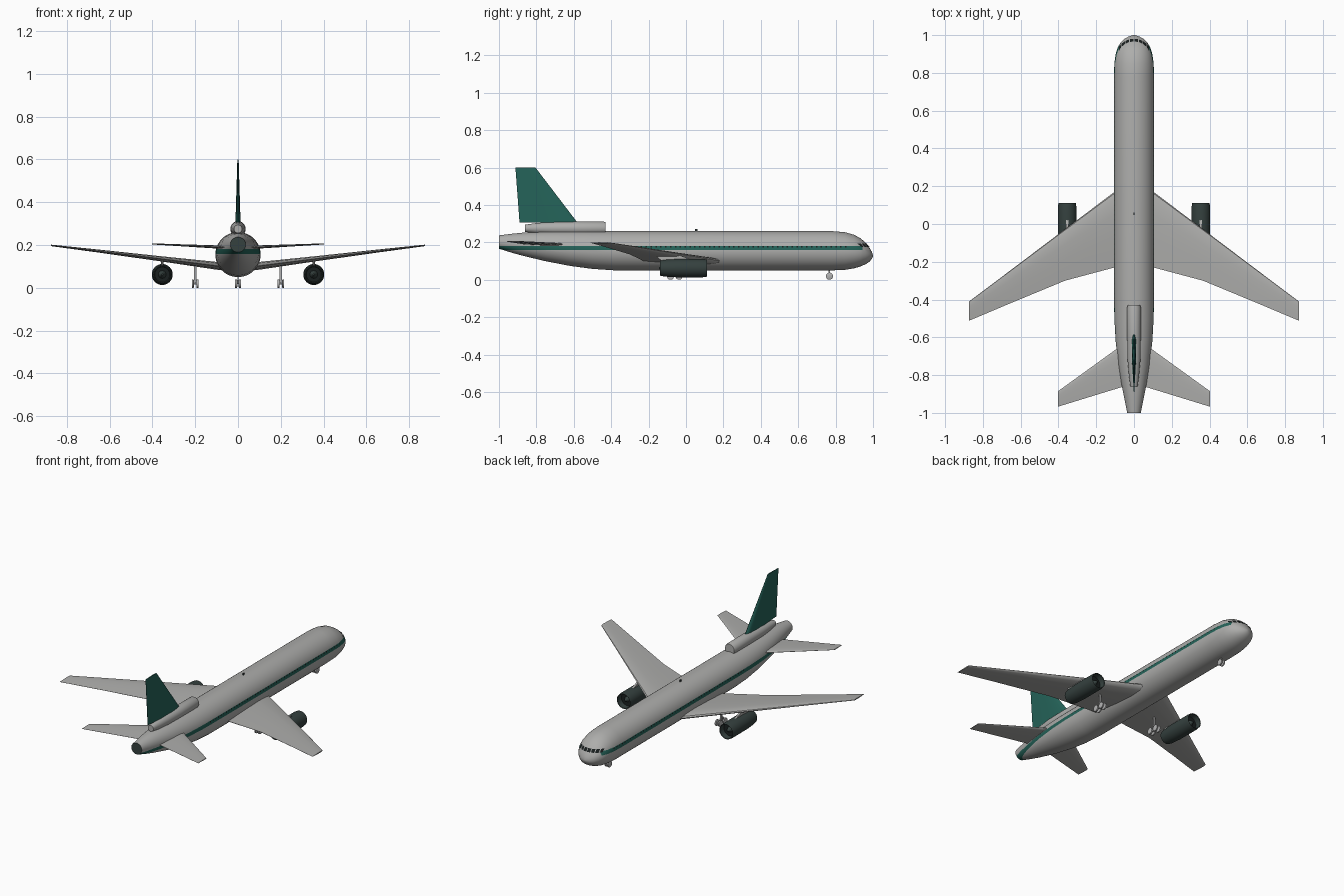
import bpy, bmesh, math
from mathutils import Vector

if "Cube" in bpy.data.objects:
    bpy.data.objects.remove(bpy.data.objects["Cube"])


def mat(name, rgb):
    m = bpy.data.materials.new(name)
    m.diffuse_color = (*rgb, 1)
    m.use_nodes = True
    m.node_tree.nodes["Principled BSDF"].inputs["Base Color"].default_value = m.diffuse_color
    return m


GREY = mat("body grey", (0.42, 0.42, 0.41))
TEAL = mat("dark teal", (0.018, 0.125, 0.10))
ENGINE = mat("engine charcoal", (0.035, 0.052, 0.049))
DARK = mat("glass black", (0.01, 0.014, 0.014))
METAL = mat("gear light grey", (0.45, 0.45, 0.45))


def finish(bm, name, mats, mirror=False, normals=True):
    if normals:
        bmesh.ops.recalc_face_normals(bm, faces=bm.faces[:])
    me = bpy.data.meshes.new(name)
    bm.to_mesh(me)
    bm.free()
    for m in mats:
        me.materials.append(m)
    ob = bpy.data.objects.new(name, me)
    bpy.context.collection.objects.link(ob)
    if mirror:
        ob.modifiers.new("mirror", 'MIRROR')
    return ob


def loft(rings):
    bm = bmesh.new()
    vs = [[bm.verts.new(p) for p in r] for r in rings]
    n = len(rings[0])
    for a, b in zip(vs, vs[1:]):
        for i in range(n):
            bm.faces.new((a[i], a[(i + 1) % n], b[(i + 1) % n], b[i]))
    bm.faces.new(vs[0])
    bm.faces.new(vs[-1])
    return bm


def tube(stations, n=48):
    # stations: y, top z, bottom z, half width
    rings = []
    for y, t, b, w in stations:
        rings.append([(w * math.cos(2 * math.pi * i / n), y,
                       (t + b) / 2 + (t - b) / 2 * math.sin(2 * math.pi * i / n)) for i in range(n)])
    return loft(rings)


def lathe(profile, x, z, n=32):
    # profile: y, radius, around an axis parallel to y
    return loft([[(x + r * math.cos(2 * math.pi * i / n), y, z + r * math.sin(2 * math.pi * i / n))
                  for i in range(n)] for y, r in profile])


FOIL = [(0, 0), (.02, .45), (.1, .85), (.3, 1), (.6, .7), (.85, .3), (1, .06)]


def blade(sections, upright=False):
    # sections: span, leading y, trailing y, height offset, thickness
    loop = FOIL + [(f, -h) for f, h in reversed(FOIL[1:])]
    rings = []
    for s, le, te, z, th in sections:
        ring = []
        for f, h in loop:
            y, o = le + (te - le) * f, z + h * th / 2
            ring.append((o, y, s) if upright else (s, y, o))
        rings.append(ring)
    return loft(rings)


# Fuselage with the stripe cut in by height
HULL = [(-1, .237, .166, .036), (-.93, .246, .144, .050), (-.86, .253, .125, .064),
        (-.75, .258, .099, .083), (-.62, .26, .074, .097), (-.5, .26, .058, .104),
        (-.38, .26, .05, .106), (.78, .26, .05, .106), (.85, .254, .053, .104),
        (.9, .240, .061, .097), (.935, .220, .072, .086), (.96, .198, .083, .071),
        (.98, .173, .096, .051), (.993, .150, .110, .028), (1, .132, .125, .005)]
bm = tube(HULL)


def cut(co, no):
    bmesh.ops.bisect_plane(bm, geom=bm.verts[:] + bm.edges[:] + bm.faces[:], plane_co=co, plane_no=no)


cut((0, 0, .158), (0, 0, 1))
cut((0, 0, .181), (0, 0, 1))
cut((0, .945, 0), (0, 1, 0))
for f in bm.faces:
    c = f.calc_center_median()
    if .158 < c.z < .181 and c.y < .945:
        f.material_index = 1
    if c.y < -.999:
        f.material_index = 2
finish(bm, "fuselage", [GREY, TEAL, ENGINE])


def hull_at(y):
    for a, b in zip(HULL, HULL[1:]):
        if a[0] <= y <= b[0]:
            k = (y - a[0]) / (b[0] - a[0])
            return [p + (q - p) * k for p, q in zip(a, b)]


def nose_y(x, z):
    lo, hi = .78, 1
    for _ in range(30):
        y = (lo + hi) / 2
        _, t, b, w = hull_at(y)
        inside = (x / w) ** 2 + ((z - (t + b) / 2) / ((t - b) / 2)) ** 2 < 1
        lo, hi = (y, hi) if inside else (lo, y)
    return lo


# Cockpit windows wrapped on the nose
bm = bmesh.new()
pivot = Vector((0, .85, .155))
edges = [0, .024, .046, .066, .08]
for side in (-1, 1):
    for a, b in zip(edges, edges[1:]):
        quad = []
        for x, z in ((a + .002, .175), (b - .002, .175), (b - .002, .193), (a + .002, .193)):
            p = Vector((x * side, nose_y(x, z), z))
            quad.append(bm.verts.new(pivot + (p - pivot) * 1.02))
        f = bm.faces.new(quad)
        f.normal_update()
        if f.normal.y < 0:
            f.normal_flip()
finish(bm, "cockpit_windows", [DARK], normals=False)

# Cabin windows along the stripe
bm = bmesh.new()
for i in range(50):
    y = -.42 + i * .026
    _, t, b, w = hull_at(y)
    x = w * math.sqrt(1 - ((.176 - (t + b) / 2) / ((t - b) / 2)) ** 2) + .0012
    bm.faces.new([bm.verts.new(p) for p in ((x, y - .004, .172), (x, y + .004, .172),
                                            (x - .001, y + .004, .180), (x - .001, y - .004, .180))])
finish(bm, "cabin_windows", [DARK], mirror=True, normals=False)

# Wings, tailplane and fin
finish(blade([(.05, .21, -.22, .097, .036), (.11, .165, -.232, .104, .036),
              (.365, -.027, -.30, .136, .024), (.655, -.246, -.42, .172, .014),
              (.873, -.41, -.512, .198, .007)]), "wings", [GREY], mirror=True)
finish(blade([(.02, -.61, -.85, .187, .016), (.06, -.638, -.862, .189, .016),
              (.402, -.885, -.967, .205, .005)]), "tailplane", [GREY], mirror=True)
finish(blade([(.305, -.58, -.89, 0, .024), (.6, -.805, -.912, 0, .006)], upright=True), "tail_fin", [TEAL])

# Upper engine duct
finish(tube([(-.862, .294, .256, .019), (-.8, .303, .247, .027), (-.72, .309, .241, .034),
             (-.6, .311, .239, .036), (-.44, .311, .239, .036), (-.43, .307, .243, .032)], 32),
       "upper_engine_duct", [GREY])

# Wing engines: recessed fan, cowl, recessed exhaust
bm = lathe([(.10, .003), (.075, .016), (.075, .040), (.108, .043), (.111, .046), (.09, .049), (-.05, .049),
            (-.115, .045), (-.14, .040), (-.14, .037), (-.115, .035), (-.115, .018), (-.145, .004)],
           .354, .062)
for f in bm.faces:
    c = f.calc_center_median()
    r = math.hypot(c.x - .354, c.z - .062)
    if r < .036 and (abs(c.y - .075) < .002 or abs(c.y + .115) < .002):
        f.material_index = 1
finish(bm, "wing_engines", [ENGINE, DARK], mirror=True)

# Engine pylons
finish(loft([[(.348, .05, z), (.36, .05, z), (.36, -.13, z), (.348, -.13, z)] if z < .11 else
             [(.348, -.05, z), (.36, -.05, z), (.36, -.17, z), (.348, -.17, z)] for z in (.10, .136)]),
       "engine_pylons", [GREY], mirror=True)


def wheel(x, y, r, name):
    bm = lathe([(-.006, r * .8), (-.004, r), (.004, r), (.006, r * .8)], 0, 0, 24)
    for v in bm.verts:
        v.co = Vector((x + v.co.y, y + v.co.x, r + v.co.z))
    finish(bm, name, [METAL], mirror=x < .1)


def box(name, lo, hi, m, mirror=False):
    (x0, y0, z0), (x1, y1, z1) = lo, hi
    finish(loft([[(x0, y0, z), (x1, y0, z), (x1, y1, z), (x0, y1, z)] for z in (z0, z1)]), name, [m], mirror)


# Landing gear
for side in (-1, 1):
    label = "left" if side < 0 else "right"
    for y in (-.083, -.037):
        for dx in (-.011, .011):
            bm = lathe([(-.005, .015), (-.004, .019), (.004, .019), (.005, .015)], 0, 0, 24)
            for v in bm.verts:
                v.co = Vector((side * .2 + dx + v.co.y, y + v.co.x, .019 + v.co.z))
            finish(bm, label + "_main_wheel", [METAL])
box("main_gear_struts", (.195, -.065, .015), (.205, -.055, .11), METAL, True)
box("main_gear_beams", (.196, -.085, .016), (.204, -.035, .024), METAL, True)
wheel(.009, .767, .019, "nose_wheels")
box("nose_gear_strut", (-.003, .763, .018), (.003, .771, .06), METAL)

# Roof antenna
box("roof_antenna", (-.003, .048, .255), (.003, .062, .271), ENGINE)

for ob in bpy.context.scene.objects:
    ob.select_set(True)
    bpy.context.view_layer.objects.active = ob
bpy.ops.object.shade_smooth_by_angle(angle=math.radians(35))
